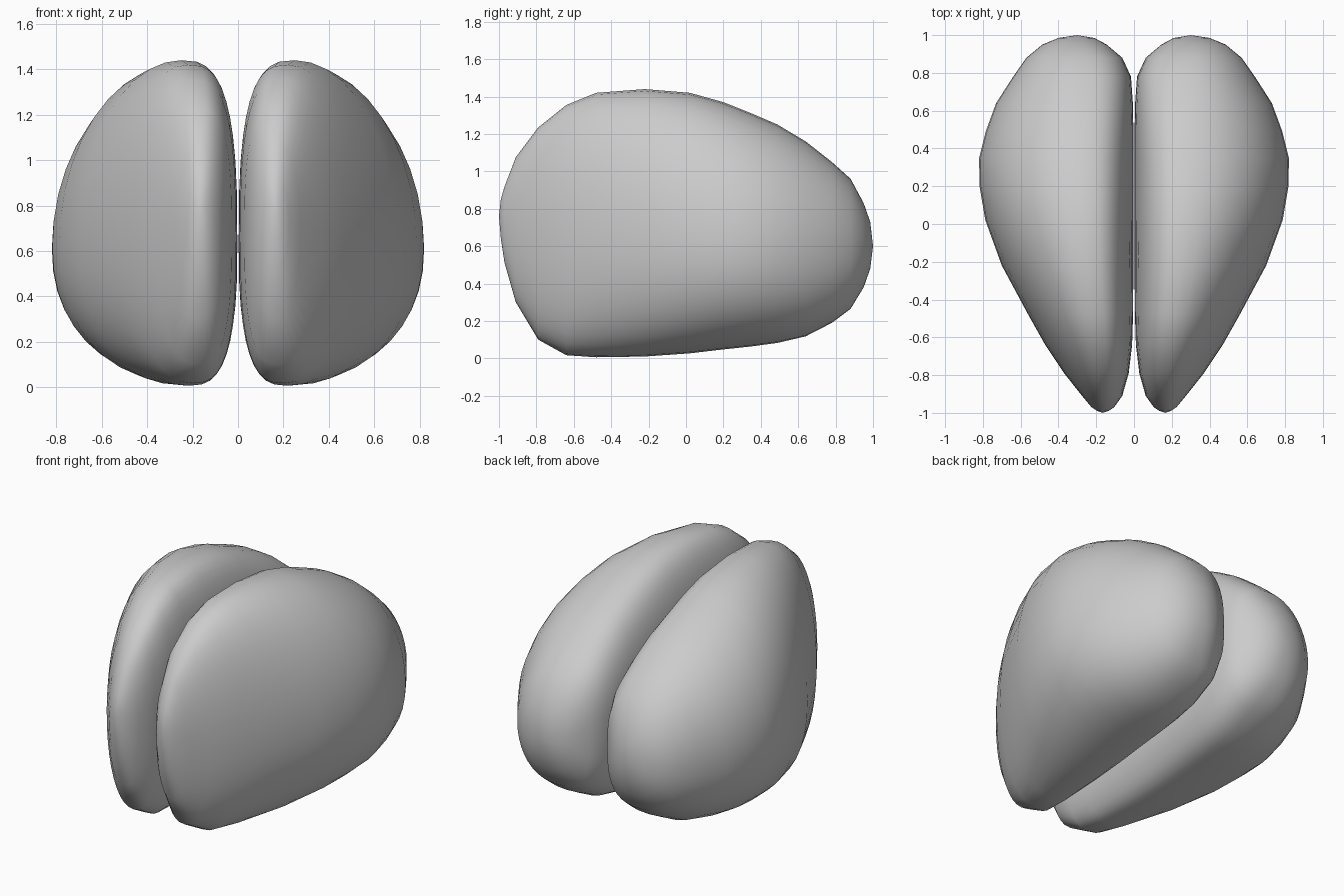
import bpy, bmesh
from math import sin, cos, pi

# Cross-section stations of one lobe, front to back:
# y, bottom z, top z, inner x, outer x, ridge x, widest z
STATIONS = [
    (-0.990, 0.64, 0.85, 0.135, 0.195, 0.165, 0.75),
    (-0.970, 0.51, 0.92, 0.105, 0.225, 0.165, 0.73),
    (-0.910, 0.30, 1.075, 0.062, 0.275, 0.170, 0.71),
    (-0.790, 0.10, 1.235, 0.028, 0.370, 0.185, 0.68),
    (-0.640, 0.017, 1.355, 0.010, 0.470, 0.200, 0.66),
    (-0.480, 0.006, 1.42, 0.005, 0.560, 0.220, 0.65),
    (-0.220, 0.010, 1.44, 0.003, 0.700, 0.250, 0.64),
    (0.020, 0.027, 1.42, 0.003, 0.787, 0.265, 0.63),
    (0.200, 0.048, 1.37, 0.003, 0.818, 0.275, 0.62),
    (0.350, 0.064, 1.31, 0.003, 0.820, 0.280, 0.61),
    (0.490, 0.083, 1.25, 0.003, 0.785, 0.285, 0.61),
    (0.640, 0.118, 1.16, 0.006, 0.730, 0.290, 0.60),
    (0.780, 0.190, 1.05, 0.016, 0.640, 0.295, 0.60),
    (0.880, 0.265, 0.96, 0.062, 0.570, 0.300, 0.60),
    (0.950, 0.380, 0.83, 0.145, 0.485, 0.300, 0.60),
    (0.985, 0.480, 0.73, 0.210, 0.400, 0.300, 0.60),
]
SIDES = 40


def power(v, n):
    return (1 if v >= 0 else -1) * abs(v) ** (2 / n)


def ring(bm, y, zb, zt, xi, xo, xr, zm):
    """Superellipse quarters: rounded outer side, flattened inner side."""
    end = abs(y) > 0.9
    verts = []
    for i in range(SIDES):
        a = 2 * pi * i / SIDES
        c, s = cos(a), sin(a)
        if c >= 0:
            n = 2.0 if s >= 0 else 2.2
        else:
            n = 2.2 if end else 2.9
        x = xr + power(c, n) * (xo - xr if c >= 0 else xr - xi)
        z = zm + power(s, n) * (zt - zm if s >= 0 else zm - zb)
        verts.append(bm.verts.new((x, y, z)))
    return verts


# One lobe, skinned from its rings and closed at both tips
bm = bmesh.new()
rings = [ring(bm, *s) for s in STATIONS]
front_tip = bm.verts.new((0.165, -1.0, 0.76))
back_tip = bm.verts.new((0.30, 1.0, 0.60))
for i in range(SIDES):
    j = (i + 1) % SIDES
    for a, b in zip(rings, rings[1:]):
        bm.faces.new((a[i], a[j], b[j], b[i]))
    bm.faces.new((front_tip, rings[0][j], rings[0][i]))
    bm.faces.new((back_tip, rings[-1][i], rings[-1][j]))
bmesh.ops.recalc_face_normals(bm, faces=bm.faces)
for f in bm.faces:
    f.smooth = True
mesh = bpy.data.meshes.new("paired_lobes")
bm.to_mesh(mesh)
bm.free()
lobes = bpy.data.objects.new("paired_lobes", mesh)
bpy.context.collection.objects.link(lobes)

# Matching lobe on the other side
mirror = lobes.modifiers.new("mirror", "MIRROR")
mirror.use_axis[0] = True
mirror.use_mirror_merge = False
